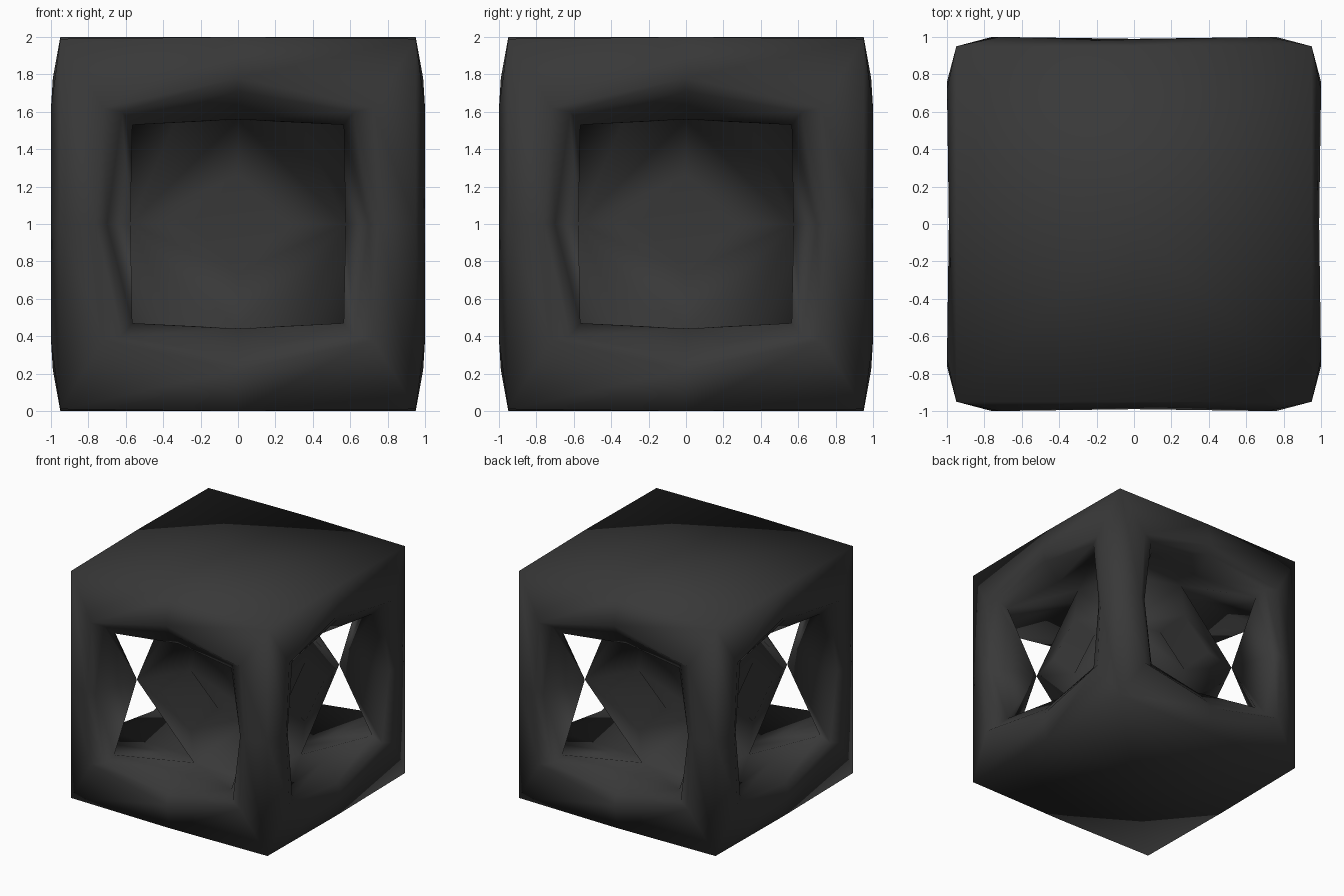
import bpy, bmesh
from mathutils import Matrix, Vector

if "Cube" in bpy.data.objects:
    bpy.data.objects.remove(bpy.data.objects["Cube"])

# Key points of one eighth: front side, right half, upper half (z relative to the centre)
P = {
    # outer shell
    "cap": (0, 0, 1), "edge": (0, -.95, 1), "corner": (.95, -.95, .99),
    "post": (.95, -.95, 0),
    "swell": (.72, -1, .62), "swell_top": (0, -.99, .78), "swell_side": (.76, -1, 0),
    # window mouth and inner lip
    "mouth": (.62, -.96, .60), "mouth_top": (0, -.956, .71), "mouth_side": (.70, -.97, 0),
    "lip": (.565, -.90, .53), "lip_top": (0, -.82, .56), "node": (.575, -.575, 0),
    "lip_mid": (.735, -.735, .54),
    # tapering core with a small diamond-shaped dent
    "root": (.27, -.27, .70), "root_top": (0, -.61, .558),
    "dent_top": (0, -.65, .26), "dent_side": (.26, -.65, 0), "dent": (0, -.38, 0),
}
FRAME = [
    "cap edge corner",
    "edge swell_top swell corner", "corner swell swell_side post",
    "swell_top mouth_top mouth swell", "swell mouth mouth_side swell_side",
    "mouth_top lip_top lip mouth", "mouth lip node mouth_side",
    "lip lip_mid node",                     # inner side of the post
    "lip_top root_top lip", "root_top root lip", "lip root lip_mid",   # ceiling
]
CORE = [
    "root_top node root", "root_top dent_top node", "dent_top dent_side node",
    "dent_top dent dent_side",
]


def build(name, faces):
    """Mirror the eighth in x and z, then turn it four times about the z axis."""
    bm = bmesh.new()
    for k in range(4):
        turn = Matrix.Rotation(k * 1.5707963268, 3, 'Z')
        for sx in (1, -1):
            for sz in (1, -1):
                for f in faces:
                    pts = [Vector(P[n]) for n in f.split()]
                    vs = [bm.verts.new(turn @ Vector((p.x * sx, p.y, p.z * sz)) + Vector((0, 0, 1)))
                          for p in pts]
                    bm.faces.new(vs if sx * sz < 0 else vs[::-1])
    bmesh.ops.remove_doubles(bm, verts=bm.verts, dist=.001)
    bmesh.ops.recalc_face_normals(bm, faces=bm.faces)
    for f in bm.faces:
        f.smooth = True
    me = bpy.data.meshes.new(name)
    bm.to_mesh(me)
    bm.free()
    # dark grey finish
    mat = bpy.data.materials.new(name + "_grey")
    mat.diffuse_color = (.04, .04, .04, 1)
    mat.use_nodes = True
    mat.node_tree.nodes["Principled BSDF"].inputs["Base Color"].default_value = mat.diffuse_color
    me.materials.append(mat)
    ob = bpy.data.objects.new(name, me)
    bpy.context.collection.objects.link(ob)
    return ob


# Whole block is one continuous smooth surface: open frame plus inner core
build("hollow_block", FRAME + CORE)
